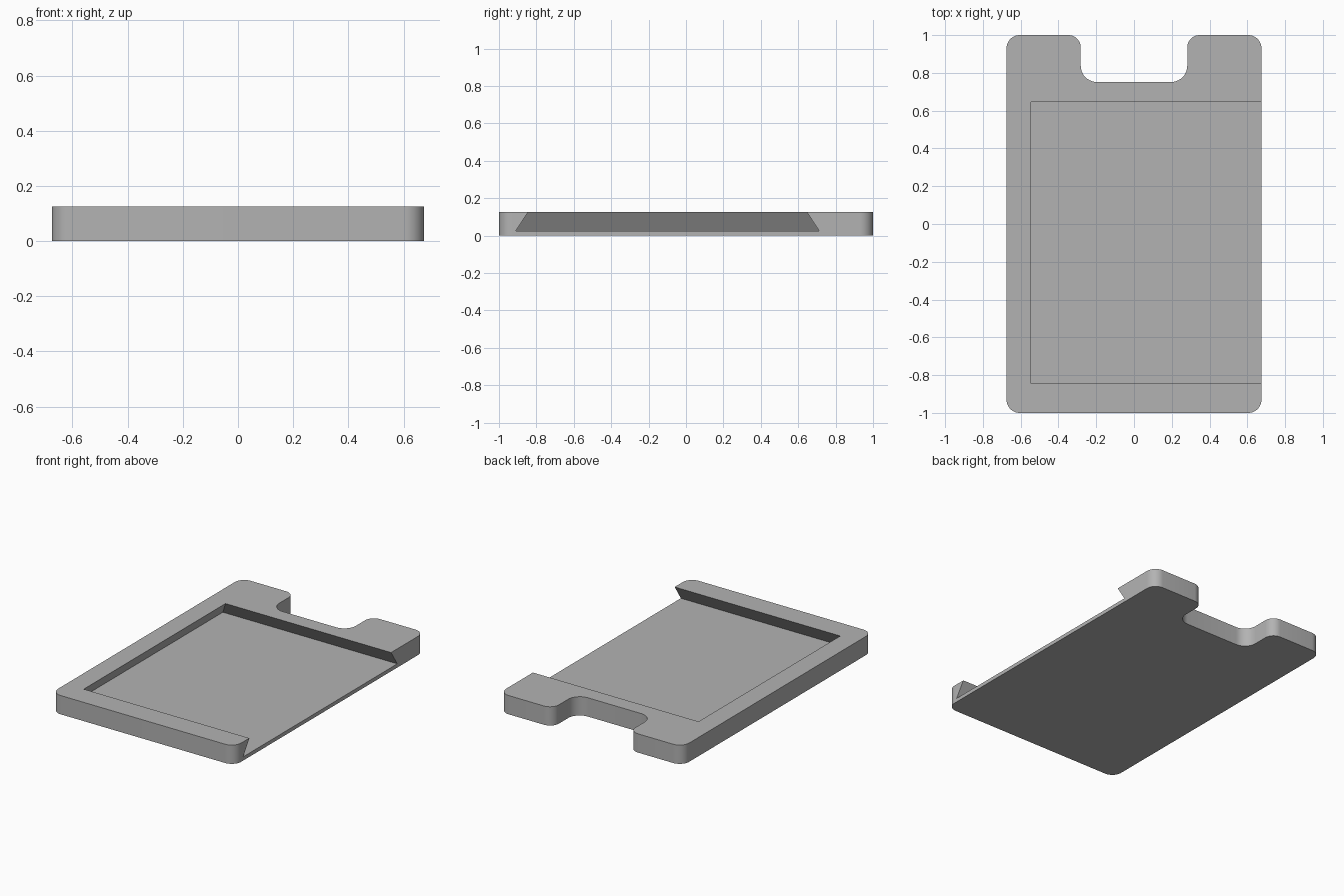
import bpy
import bmesh
from math import cos, sin, pi
from mathutils import Vector

cube = bpy.data.objects.get("Cube")
if cube:
    bpy.data.objects.remove(cube, do_unlink=True)

HALF_W, HALF_L, HEIGHT, FLOOR = 0.675, 1.0, 0.125, 0.025


def rounded(corners, steps=10):
    """Round each (x, y, radius) corner of a right-angled outline."""
    points = []
    for i, (x, y, r) in enumerate(corners):
        p = Vector((x, y))
        a = (Vector(corners[i - 1][:2]) - p).normalized()
        b = (Vector(corners[(i + 1) % len(corners)][:2]) - p).normalized()
        centre = p + (a + b) * r
        for k in range(steps + 1):
            t = k / steps * pi / 2
            points.append(centre - b * r * cos(t) - a * r * sin(t))
    return points


def loft(name, lower, upper, z0, z1):
    """Solid between two matching outlines at different heights."""
    bm = bmesh.new()
    low = [bm.verts.new((p[0], p[1], z0)) for p in lower]
    top = [bm.verts.new((p[0], p[1], z1)) for p in upper]
    bm.faces.new(low[::-1])
    bm.faces.new(top)
    n = len(low)
    for i in range(n):
        j = (i + 1) % n
        bm.faces.new((low[i], low[j], top[j], top[i]))
    bmesh.ops.recalc_face_normals(bm, faces=bm.faces[:])
    mesh = bpy.data.meshes.new(name)
    bm.to_mesh(mesh)
    bm.free()
    obj = bpy.data.objects.new(name, mesh)
    bpy.context.collection.objects.link(obj)
    return obj


def rectangle(x0, x1, y0, y1):
    return [(x0, y0), (x1, y0), (x1, y1), (x0, y1)]


# Holder plate with a thumb notch in the back edge
right_half = [(HALF_W, -HALF_L, 0.07), (HALF_W, HALF_L, 0.07),
              (0.282, HALF_L, 0.065), (0.282, 0.752, 0.085)]
left_half = [(-x, y, r) for x, y, r in reversed(right_half)]
outline = rounded(right_half + left_half)
holder = loft("card_holder", outline, outline, 0, HEIGHT)

# Dovetail pocket, undercut on three sides and open on the left (+x)
over = 0.02
slope = 0.065 / (HEIGHT - FLOOR)
rise = slope * over
pocket = loft("pocket_cutter",
              rectangle(-0.61, 0.9, -0.91, 0.712),
              rectangle(-0.545 + rise, 0.9, -0.845 + rise, 0.647 - rise),
              FLOOR, HEIGHT + over)
pocket.hide_render = True
pocket.hide_viewport = True

# Single grey material
grey = bpy.data.materials.new("grey plastic")
grey.use_nodes = True
colour = (0.45, 0.45, 0.45, 1)
grey.diffuse_color = colour
grey.node_tree.nodes["Principled BSDF"].inputs["Base Color"].default_value = colour
holder.data.materials.append(grey)
pocket.data.materials.append(grey)

# Cut the pocket, then smooth the rounded corners
cut = holder.modifiers.new("pocket", "BOOLEAN")
cut.operation = "DIFFERENCE"
cut.solver = "EXACT"
cut.object = pocket
bpy.ops.object.select_all(action="DESELECT")
holder.select_set(True)
bpy.context.view_layer.objects.active = holder
bpy.ops.object.modifier_apply(modifier=cut.name)
bpy.data.objects.remove(pocket, do_unlink=True)
bpy.ops.object.shade_smooth_by_angle(angle=pi / 6)
